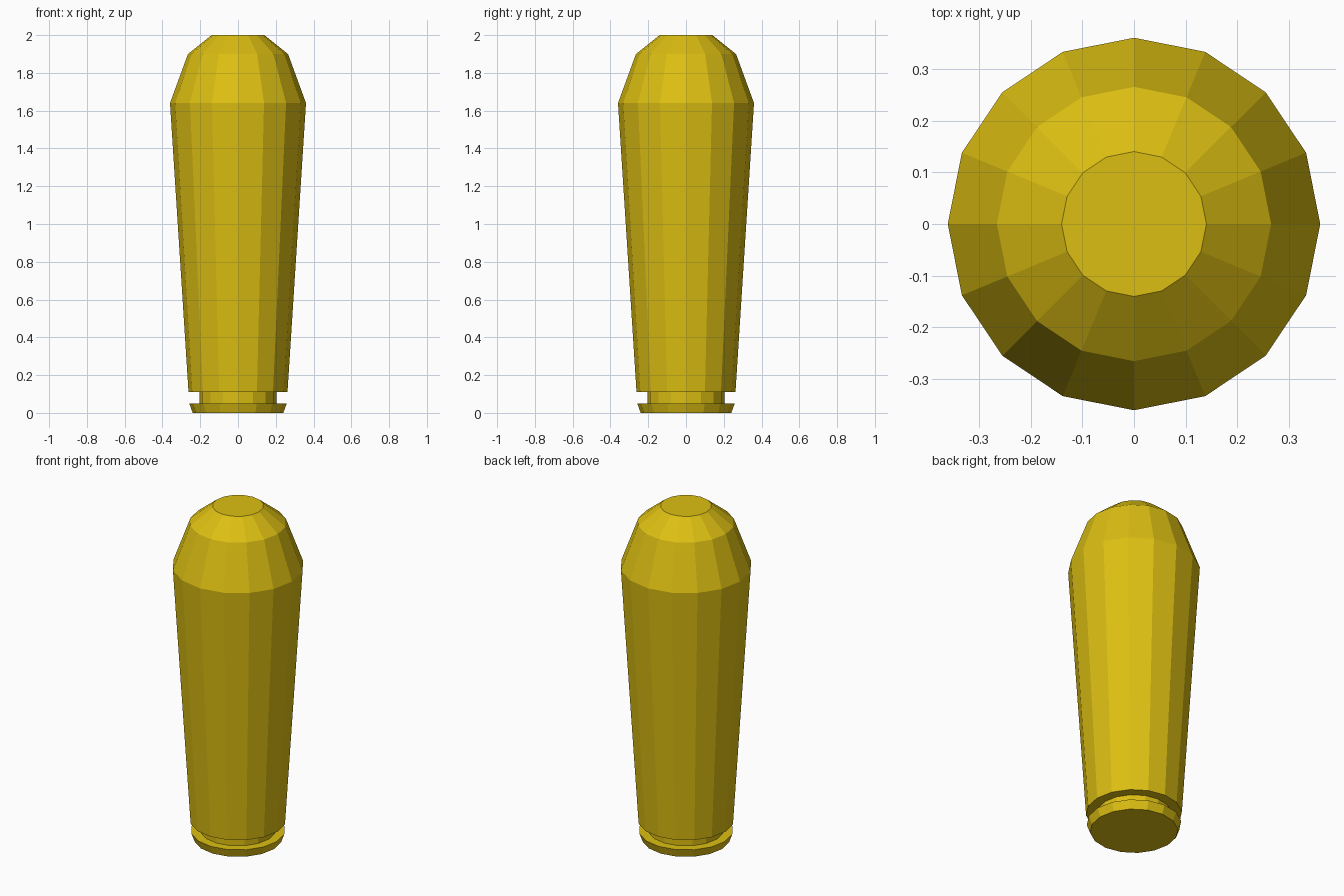
import bpy, bmesh, math

if "Cube" in bpy.data.objects:
    bpy.data.objects.remove(bpy.data.objects["Cube"])

SIDES = 16

brass = bpy.data.materials.new("brass_yellow")
brass.diffuse_color = (0.72, 0.52, 0.006, 1.0)
brass.use_nodes = True
brass.node_tree.nodes["Principled BSDF"].inputs["Base Color"].default_value = brass.diffuse_color

# Outline as (radius, height): rim, groove, tapered body, blunt nose
profile = [
    (0.24, 0.0), (0.258, 0.05),
    (0.205, 0.05), (0.205, 0.11),
    (0.262, 0.11), (0.36, 1.64),
    (0.265, 1.9), (0.14, 2.0),
]


def lathe(name, points, material):
    """Flat-shaded closed solid turned around z."""
    bm = bmesh.new()
    rings = []
    for r, z in points:
        rings.append([bm.verts.new((r * math.cos(2 * math.pi * i / SIDES),
                                    r * math.sin(2 * math.pi * i / SIDES), z))
                      for i in range(SIDES)])
    for low, high in zip(rings, rings[1:]):
        for i in range(SIDES):
            j = (i + 1) % SIDES
            bm.faces.new((low[i], low[j], high[j], high[i]))
    # End caps
    bm.faces.new(rings[0][::-1])
    bm.faces.new(rings[-1])
    bmesh.ops.recalc_face_normals(bm, faces=bm.faces)
    mesh = bpy.data.meshes.new(name)
    bm.to_mesh(mesh)
    bm.free()
    mesh.materials.append(material)
    obj = bpy.data.objects.new(name, mesh)
    bpy.context.collection.objects.link(obj)
    return obj


lathe("cartridge", profile, brass)
